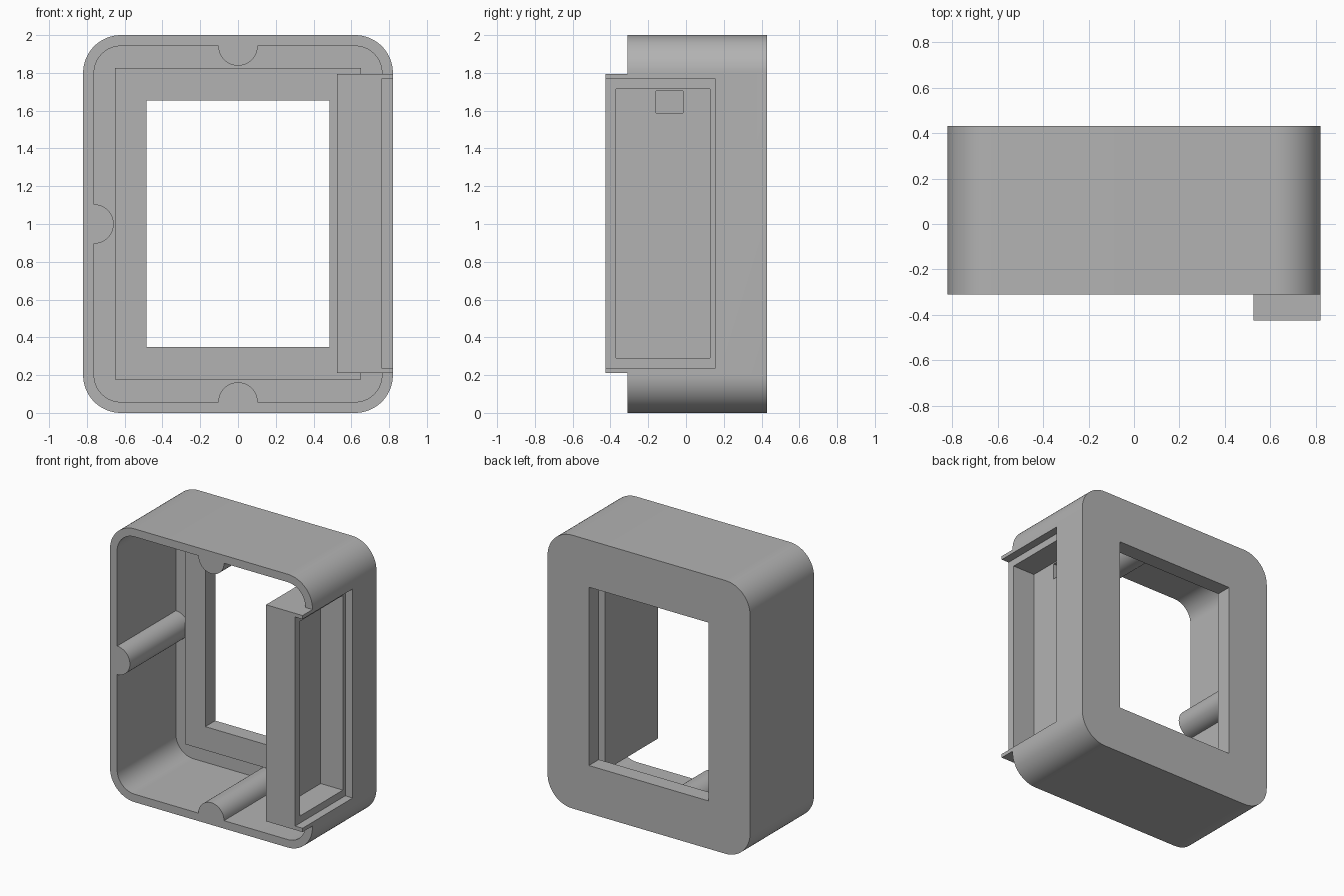
import bpy, bmesh, math

if "Cube" in bpy.data.objects:
    bpy.data.objects.remove(bpy.data.objects["Cube"])

grey = bpy.data.materials.new("light grey plastic")
grey.use_nodes = True
colour = (0.45, 0.45, 0.45, 1)
grey.diffuse_color = colour
grey.node_tree.nodes["Principled BSDF"].inputs["Base Color"].default_value = colour


def extrude(name, outline, y0, y1):
    """Solid from an (x, z) outline swept from y0 to y1."""
    bm = bmesh.new()
    face = bm.faces.new([bm.verts.new((x, y0, z)) for x, z in outline])
    result = bmesh.ops.extrude_face_region(bm, geom=[face])
    verts = [v for v in result["geom"] if isinstance(v, bmesh.types.BMVert)]
    bmesh.ops.translate(bm, verts=verts, vec=(0, y1 - y0, 0))
    bmesh.ops.recalc_face_normals(bm, faces=bm.faces)
    mesh = bpy.data.meshes.new(name)
    bm.to_mesh(mesh)
    bm.free()
    mesh.materials.append(grey)
    obj = bpy.data.objects.new(name, mesh)
    bpy.context.collection.objects.link(obj)
    return obj


def box(name, x0, x1, y0, y1, z0, z1):
    return extrude(name, [(x0, z0), (x1, z0), (x1, z1), (x0, z1)], y0, y1)


def arc(cx, cz, r, start, sweep, steps):
    angles = [start + sweep * i / steps for i in range(steps + 1)]
    return [(cx + r * math.cos(a), cz + r * math.sin(a)) for a in angles]


def rounded(name, half_w, half_h, r, y0, y1):
    points = []
    for i, (sx, sz) in enumerate([(1, 1), (-1, 1), (-1, -1), (1, -1)]):
        points += arc(sx * (half_w - r), 1 + sz * (half_h - r), r,
                      i * math.pi / 2, math.pi / 2, 16)
    return extrude(name, points, y0, y1)


def combine(target, tool, operation):
    """Apply a boolean and discard the tool."""
    tool.hide_render = True
    mod = target.modifiers.new("boolean", "BOOLEAN")
    mod.operation, mod.solver, mod.object = operation, "EXACT", tool
    bpy.context.view_layer.objects.active = target
    bpy.ops.object.modifier_apply(modifier=mod.name)
    bpy.data.objects.remove(tool)


FRONT, BACK, FLOOR = -0.31, 0.43, 0.37
WALL = 0.058

# Rounded shell, hollow from the front
case = rounded("case", 0.82, 1.0, 0.2, FRONT, BACK)
combine(case, rounded("cavity", 0.82 - WALL, 1 - WALL, 0.142, FRONT - 0.1, FLOOR), "DIFFERENCE")

# Raised frame around the rear window
combine(case, box("window_frame", -0.65, 0.65, 0.315, 0.40, 0.178, 1.826), "UNION")
combine(case, box("window", -0.485, 0.485, 0.2, 0.6, 0.35, 1.655), "DIFFERENCE")

# Half-round ribs on top, bottom and side walls
for cx, cz, start in [(0, 2 - WALL, math.pi), (0, WALL, 0), (WALL - 0.82, 1, -math.pi / 2)]:
    outline = arc(cx, cz, 0.104, start, math.pi, 24)
    dx, dz = -math.sin(start) * 0.03, math.cos(start) * 0.03
    # root of the rib sinks into the wall
    sink = (math.cos(start + math.pi / 2) * -0.03, math.sin(start + math.pi / 2) * -0.03)
    outline += [(outline[-1][0] + sink[0], outline[-1][1] + sink[1]),
                (outline[0][0] + sink[0], outline[0][1] + sink[1])]
    combine(case, extrude("rib", outline, FRONT, 0.40), "UNION")

# Side compartment with a slide-in lid rebate, pocket and cable hole
combine(case, box("compartment", 0.525, 0.82, -0.425, 0.187, 0.21, 1.795), "UNION")
combine(case, box("lid_rebate", 0.76, 0.9, -0.5, 0.155, 0.238, 1.768), "DIFFERENCE")
combine(case, box("pocket", 0.58, 0.9, -0.37, 0.128, 0.29, 1.715), "DIFFERENCE")
combine(case, box("cable_hole", 0.45, 0.65, -0.16, -0.015, 1.588, 1.705), "DIFFERENCE")

bpy.ops.object.select_all(action="DESELECT")
case.select_set(True)
bpy.context.view_layer.objects.active = case
bpy.ops.object.shade_smooth_by_angle(angle=math.radians(30))
